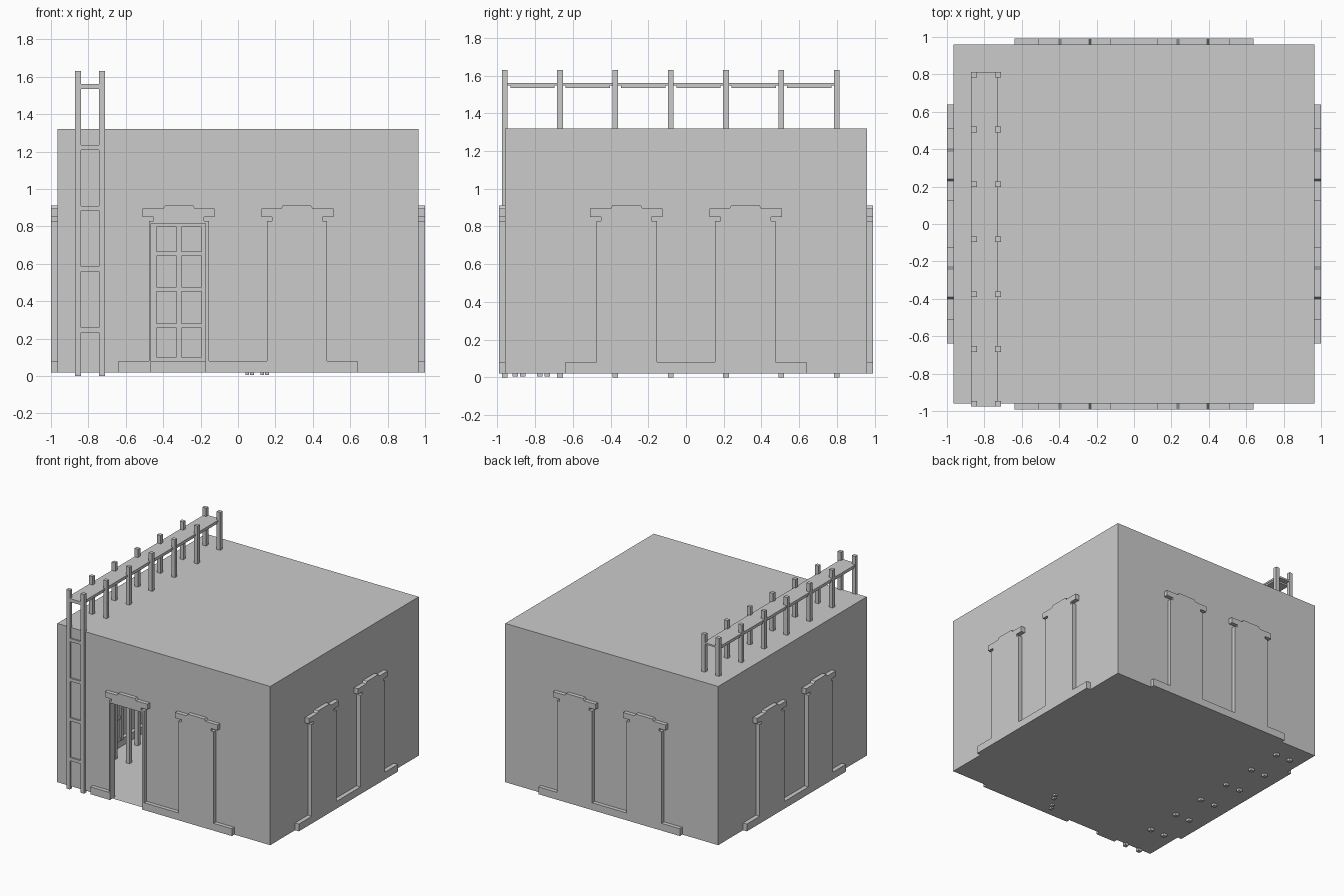
import bpy, bmesh, math
from mathutils import Matrix

if "Cube" in bpy.data.objects:
    bpy.data.objects.remove(bpy.data.objects["Cube"])

X, Y, Z0, Z1 = 0.965, 0.961, 0.02, 1.32   # wall half sizes, floor and roof heights


def finish(bm, name, recalc=True):
    if recalc:
        bmesh.ops.recalc_face_normals(bm, faces=bm.faces)
    me = bpy.data.meshes.new(name)
    bm.to_mesh(me)
    bm.free()
    ob = bpy.data.objects.new(name, me)
    bpy.context.collection.objects.link(ob)
    return ob


def add_box(bm, x0, x1, y0, y1, z0, z1):
    m = Matrix.Translation(((x0 + x1) / 2, (y0 + y1) / 2, (z0 + z1) / 2))
    m = m @ Matrix.Diagonal((x1 - x0, y1 - y0, z1 - z0, 1))
    bmesh.ops.create_cube(bm, size=1, matrix=m)


# Hollow building shell with an open doorway in the front
DOOR = (-0.465, -0.175, 0.815)
bm = bmesh.new()
add_box(bm, -X, X, -Y, Y, Z0, Z1)
bm.normal_update()
bmesh.ops.delete(bm, geom=[f for f in bm.faces if f.normal.y < -0.5], context='FACES_ONLY')
for x0, x1, z0, z1 in ((-X, DOOR[0], Z0, Z1), (DOOR[0], DOOR[1], DOOR[2], Z1), (DOOR[1], X, Z0, Z1)):
    bm.faces.new([bm.verts.new(p) for p in ((x0, -Y, z0), (x1, -Y, z0), (x1, -Y, z1), (x0, -Y, z1))])
finish(bm, "building_shell", recalc=False)

# Raised outline shared by each wall: plinth, window panel, lintel and cap
HALF = [(0.155, 0.08), (0.155, 0.83), (0.183, 0.83), (0.183, 0.85), (0.125, 0.85), (0.125, 0.895),
        (0.23, 0.895), (0.24, 0.912), (0.39, 0.912), (0.40, 0.895), (0.51, 0.895), (0.51, 0.85),
        (0.452, 0.85), (0.452, 0.83), (0.475, 0.83), (0.475, 0.08), (0.64, 0.08), (0.64, Z0)]


def surround(name, angle, dist, doorway=False):
    pts = HALF + ([(DOOR[1], Z0), (DOOR[1], DOOR[2]), (DOOR[0], DOOR[2]), (DOOR[0], Z0)] if doorway else [])
    pts += [(-x, z) for x, z in reversed(HALF)]
    bm = bmesh.new()
    face = bm.faces.new([bm.verts.new((x, -dist, z)) for x, z in pts])
    ext = bmesh.ops.extrude_face_region(bm, geom=[face])
    bmesh.ops.translate(bm, vec=(0, 0.065, 0), verts=[v for v in ext['geom'] if isinstance(v, bmesh.types.BMVert)])
    finish(bm, name).rotation_euler.z = angle


def inner_sash(name, cx, angle, dist):
    # Two columns and four rows of panes, seen from inside
    bm = bmesh.new()
    y0, y1 = -dist + 0.06, -dist + 0.08
    for x in (-0.135, 0, 0.135):
        add_box(bm, cx + x - 0.014, cx + x + 0.014, y0, y1, 0.08, 0.82)
    for z in (0.09, 0.27, 0.465, 0.655, 0.81):
        add_box(bm, cx - 0.149, cx + 0.149, y0, y1 - 0.003, z - 0.012, z + 0.012)
    finish(bm, name).rotation_euler.z = angle


for i, side in enumerate(("front", "right", "back", "left")):
    a = i * math.pi / 2
    d = 1.0 if i % 2 else 0.993
    surround(side + "_surround", a, d, side == "front")
    for cx in (-0.315, 0.315):
        if not (side == "front" and cx < 0):
            inner_sash(side + "_window_sash", cx, a, d)

# Walkway posts running from the ground through the roof
POST_X = (-0.855, -0.726)
bm = bmesh.new()
for k in range(7):
    y = -0.962 + k * 0.2935
    for x in POST_X:
        add_box(bm, x - 0.016, x + 0.016, y - 0.015, y + 0.015, 0, 1.63)
finish(bm, "walkway_posts")

# Walkway deck with bearers between the posts
bm = bmesh.new()
add_box(bm, -0.87, -0.728, -0.975, 0.813, 1.548, 1.562)
for k in range(6):
    y = -0.962 + k * 0.2935
    add_box(bm, -0.866, -0.732, y + 0.03, y + 0.265, 1.535, 1.55)
finish(bm, "walkway_deck")

# Ladder rungs between the two front posts
bm = bmesh.new()
for k in range(5):
    z = 0.247 + k * 0.325
    add_box(bm, POST_X[0], POST_X[1], -0.974, -0.95, z - 0.013, z + 0.013)
finish(bm, "ladder_rungs")

# Broken timber on the floor, poking through slightly
bm = bmesh.new()
for x, y in ((0.04, -0.92), (0.065, -0.88), (0.12, -0.79), (0.145, -0.75)):
    add_box(bm, x, x + 0.02, y, y + 0.03, 0.005, 0.05)
finish(bm, "floor_debris")
